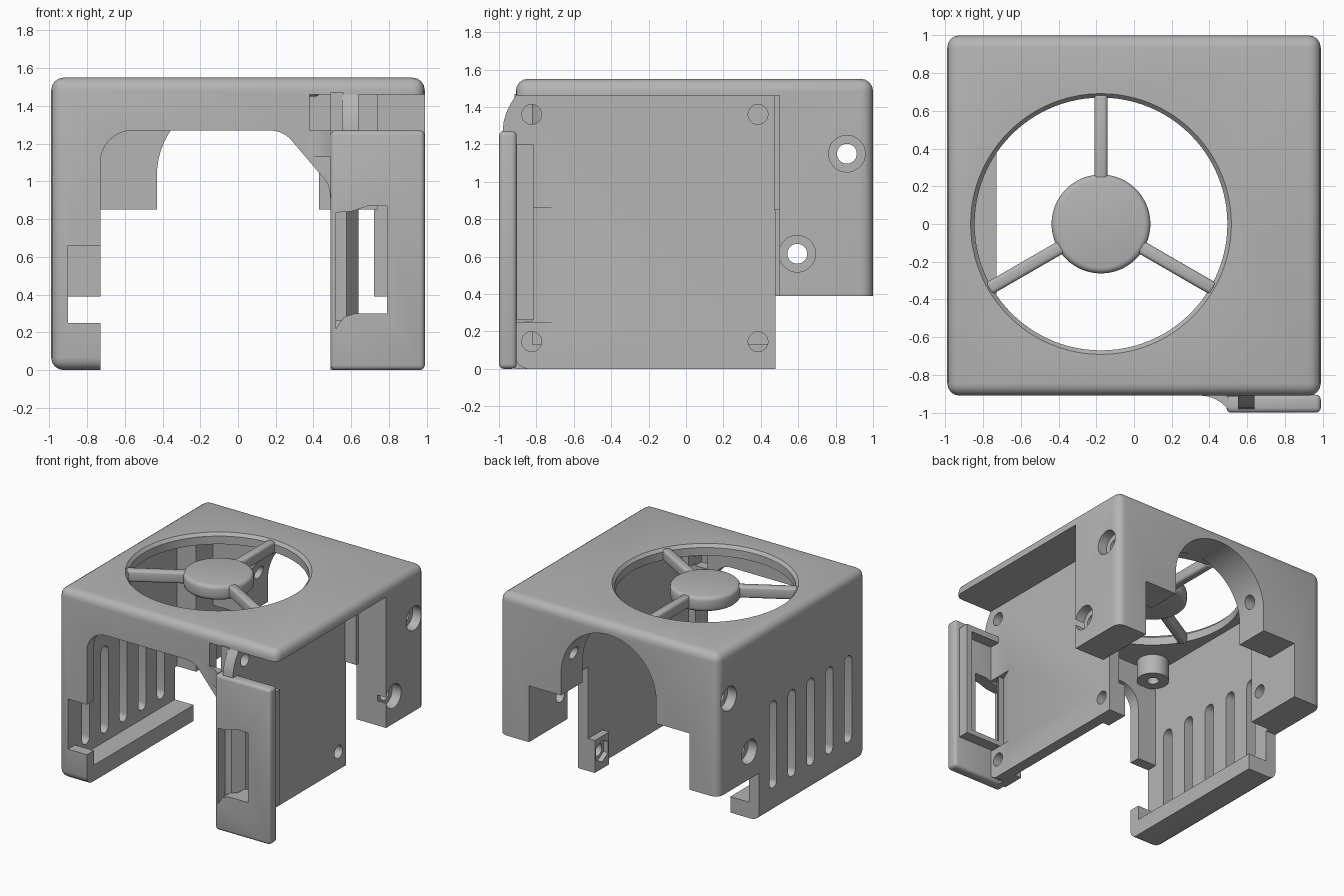
import bpy, bmesh, math
from mathutils import Matrix, Vector

cube = bpy.data.objects.get("Cube")
if cube:
    bpy.data.objects.remove(cube, do_unlink=True)

grey = bpy.data.materials.new("plain grey")
grey.use_nodes = True
grey.diffuse_color = (0.46, 0.46, 0.46, 1)
grey.node_tree.nodes["Principled BSDF"].inputs["Base Color"].default_value = (0.46, 0.46, 0.46, 1)


def finish(name, bm, bevel=0.0, segments=3):
    bmesh.ops.recalc_face_normals(bm, faces=bm.faces)
    if bevel:
        sharp = [e for e in bm.edges if e.calc_face_angle(0) > 1]
        bmesh.ops.bevel(bm, geom=sharp, offset=bevel, segments=segments,
                        profile=0.5, affect='EDGES', clamp_overlap=True)
    mesh = bpy.data.meshes.new(name)
    bm.to_mesh(mesh)
    bm.free()
    mesh.materials.append(grey)
    ob = bpy.data.objects.new(name, mesh)
    bpy.context.collection.objects.link(ob)
    return ob


def box(name, x, y, z, bevel=0.0, segments=3):
    bm = bmesh.new()
    bmesh.ops.create_cube(bm, size=1)
    for v in bm.verts:
        for i, (lo, hi) in enumerate((x, y, z)):
            v.co[i] = lo if v.co[i] < 0 else hi
    return finish(name, bm, bevel, segments)


def rod(name, start, end, r, r2=None, sides=32, bevel=0.0):
    start, end = Vector(start), Vector(end)
    axis = end - start
    turn = axis.to_track_quat('Z', 'Y').to_matrix().to_4x4()
    bm = bmesh.new()
    bmesh.ops.create_cone(bm, cap_ends=True, segments=sides, radius1=r,
                          radius2=r if r2 is None else r2, depth=axis.length,
                          matrix=Matrix.Translation((start + end) / 2) @ turn)
    return finish(name, bm, bevel)


def prism(name, points, axis, lo, hi):
    """Extrude a flat outline along the given axis."""
    bm = bmesh.new()

    def place(p, d):
        co = list(p)
        co.insert(axis, d)
        return bm.verts.new(co)
    face = bm.faces.new([place(p, lo) for p in points])
    move = Vector((0, 0, 0))
    move[axis] = hi - lo
    new = bmesh.ops.extrude_face_region(bm, geom=[face])["geom"]
    bmesh.ops.translate(bm, vec=move, verts=[v for v in new if isinstance(v, bmesh.types.BMVert)])
    return finish(name, bm)


def cut(target, cutters):
    bpy.context.view_layer.objects.active = target
    for c in cutters:
        c.hide_render = True
        mod = target.modifiers.new("cut", 'BOOLEAN')
        mod.operation, mod.solver, mod.object = 'DIFFERENCE', 'EXACT', c
        bpy.ops.object.modifier_apply(modifier=mod.name)
        bpy.data.objects.remove(c, do_unlink=True)


def arc(cx, cz, r, a0, a1, n=8):
    steps = [math.radians(a0 + (a1 - a0) * i / n) for i in range(n + 1)]
    return [(cx + r * math.cos(a), cz + r * math.sin(a)) for a in steps]


FAN_X = -0.175
TOP = 1.46      # underside of the top slab

# Main housing: rounded block, hollowed out
housing = box("housing", (-0.99, 0.99), (-0.91, 1), (0, 1.55), 0.065, 4)
cutters = [
    box("cavity", (-0.73, 1.2), (-0.82, 0.5), (-0.2, TOP)),
    box("wall_cavity", (-0.9, -0.7), (-0.82, 0.5), (0.13, TOP)),
    box("side_opening", (0.64, 1.2), (-1.2, 0.5), (-0.2, TOP)),
    box("back_cavity", (-0.73, 0.72), (0.4, 0.72), (-0.2, TOP)),
    box("back_opening", (-0.73, 0.72), (0.4, 1.2), (-0.2, 0.85)),
    box("back_low_opening", (-1.2, 1.2), (0.47, 1.2), (-0.2, 0.39)),
    prism("back_arch", [(-0.43, 0.8), (0.43, 0.8)] + arc(0, 1.03, 0.43, 0, 180, 32), 1, 0.6, 1.2),
    prism("front_opening", [(-0.73, -0.2), (0.49, -0.2), (0.49, 0.9)]
          + arc(0.34, 0.92, 0.15, 15, 45, 4) + arc(0.17, 1.12, 0.15, 45, 90, 4)
          + arc(-0.56, 1.1, 0.17, 90, 180), 1, -1.2, -0.7),
    box("corner_notch", (-0.9, -0.7), (-1.2, -0.7), (0.25, 0.66)),
    box("cable_notch", (0.38, 0.49), (-1.2, -0.7), (1.2, TOP)),
    box("cable_notch_side", (0.48, 0.55), (-1.2, -0.7), (1.3, 1.41)),
    rod("fan_hole", (FAN_X, 0, 1.3), (FAN_X, 0, 1.7), 0.67, sides=96),
    rod("fan_rim", (FAN_X, 0, 1.52), (FAN_X, 0, 1.56), 0.665, 0.70, sides=96),
    prism("duct", [(0.52, -1.1), (0.9, -1.1), (0.9, -0.7), (0.64, -0.7), (0.64, -0.82), (0.52, -0.99)],
          2, 0.25, 0.86),
]
# Vent slots in the slotted wall
for i in range(5):
    y = 0.29 - 0.2425 * i
    cutters.append(prism("vent", arc(y, 0.25, 0.048, 180, 360) + arc(y, 0.865, 0.048, 0, 180),
                         0, -1.2, -0.85))
# Counterbored screw holes through both back corners
for y, z in ((0.86, 1.15), (0.595, 0.615)):
    cutters.append(rod("screw_hole", (-1.2, y, z), (1.2, y, z), 0.053))
    for s in (-1, 1):
        cutters.append(rod("counterbore", (s * 0.91, y, z), (s * 1.2, y, z), 0.098))
cut(housing, cutters)

# Fan guard
hub = rod("fan_hub", (FAN_X, 0, 1.43), (FAN_X, 0, 1.55), 0.262, sides=64, bevel=0.03)
spokes = []
for deg in (90, 210, 330):
    spoke = box("fan_spoke", (0.23, 0.69), (-0.035, 0.035), (1.45, 1.545), 0.02)
    spoke.data.transform(Matrix.Translation((FAN_X, 0, 0)) @ Matrix.Rotation(math.radians(deg), 4, 'Z'))
    spokes.append(spoke)

# Screw boss hanging under the top slab
boss = rod("fan_boss", (-0.78, -0.71, 1.3), (-0.78, -0.71, 1.48), 0.12)
cut(boss, [rod("boss_hole", (-0.78, -0.71, 1.2), (-0.78, -0.71, 1.42), 0.045)])

# Recessed side plate with nut bosses on its inner face
plate = box("side_plate", (0.55, 0.64), (-0.85, 0.478), (0, 1.47))
corners = [(y, z) for y in (-0.825, 0.385) for z in (0.145, 1.36)]
bosses = []
for y, z in corners:
    bosses.append(box("nut_boss", (0.49, 0.56), (y - 0.093, y + 0.093), (max(z - 0.145, 0), min(z + 0.12, 1.47))))
holes = []
for part in [plate, housing] + bosses:
    cut(part, [rod("plate_hole", (0.4, y, z), (0.8, y, z), 0.053) for y, z in corners])
for part, (y, z) in zip(bosses, corners):
    cut(part, [rod("nut_trap", (0.4, y, z), (0.53, y, z), 0.09, sides=6)])
cut(plate, [prism("duct", [(0.52, -0.99), (0.9, -0.99), (0.9, -0.7), (0.64, -0.7)], 2, 0.25, 0.86)])
join = box("plate_back_joint", (0.55, 0.74), (0.47, 0.56), (0.85, 1.47))

# Front panel with window
panel = box("front_panel", (0.49, 0.99), (-1, -0.905), (0, 1.27), 0.025, 3)
window = prism("window", [(0.52, 0.22), (0.56, 0.28), (0.62, 0.3), (0.79, 0.3), (0.79, 0.87),
                          (0.69, 0.87), (0.6, 0.84), (0.52, 0.835)], 1, -1.2, -0.8)
cut(panel, [window])

# Hollow frame behind the panel
frame = box("panel_frame", (0.63, 0.95), (-0.92, -0.815), (0.26, 1.2))
cut(frame, [box("frame_pocket", (0.5, 0.9), (-1, -0.7), (0.3, 1.15))])

# Curved fillets joining panel and housing
side_fillet = prism("panel_side_fillet", [(0.36, -0.9), (0.36, -0.91)]
                    + [(0.36 + 0.14 * t, -0.91 - 0.07 * t * t) for t in (0.25, 0.5, 0.75, 1)]
                    + [(0.5, -0.9)], 2, 1.13, 1.27)
top_fillet = prism("panel_top_fillet", [(-0.9, 1.26), (-0.98, 1.26)]
                   + [(-0.98 + 0.07 * t * t, 1.27 + 0.19 * t) for t in (0, 0.25, 0.5, 0.75, 1)]
                   + [(-0.9, 1.46)], 0, 0.55, 0.64)

# Smooth rounded edges, keep hard corners
for ob in bpy.context.view_layer.objects:
    ob.select_set(ob.type == 'MESH' and ob.data.materials.get(grey.name) is not None)
bpy.context.view_layer.objects.active = housing
bpy.ops.object.shade_smooth_by_angle(angle=math.radians(32))
